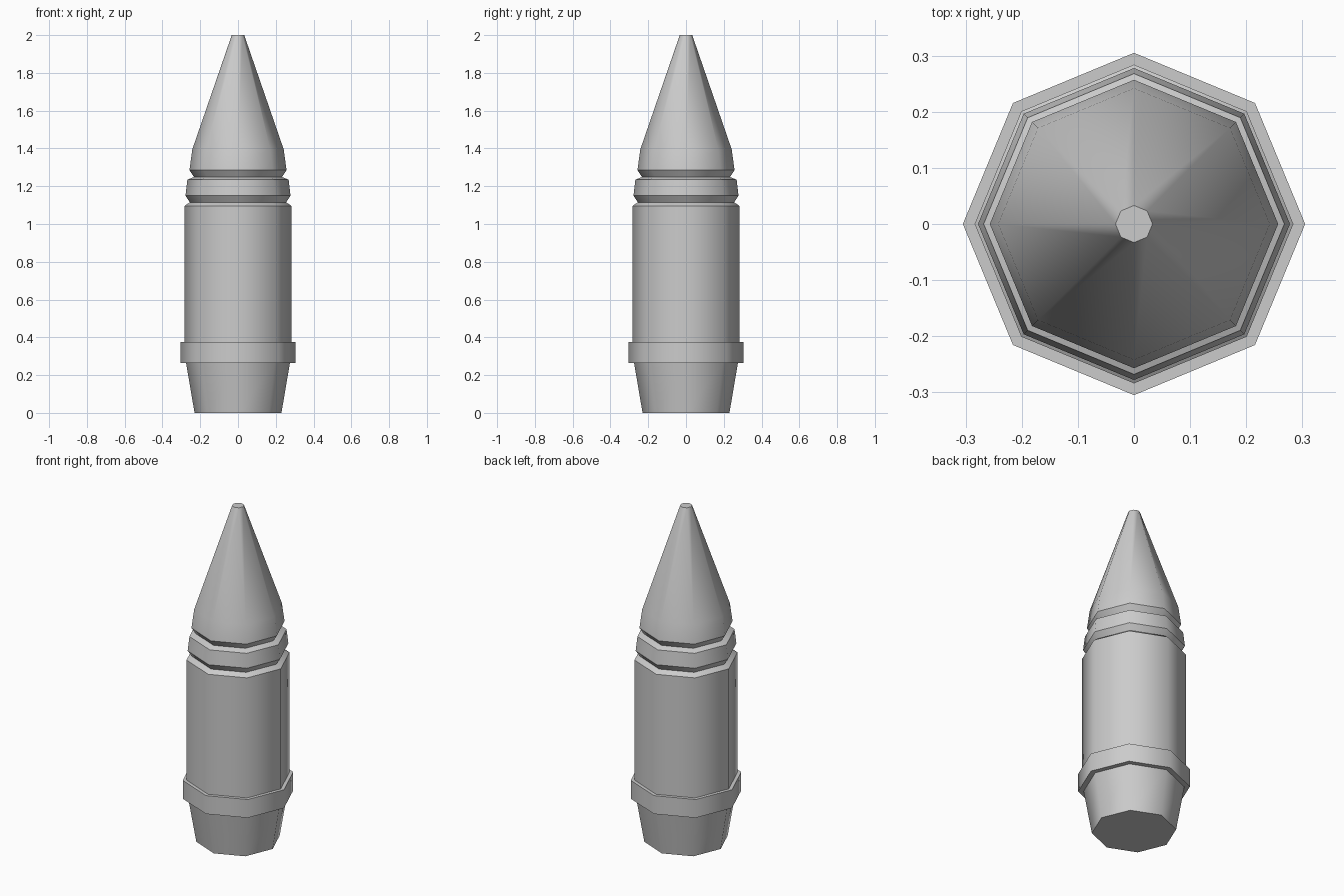
import bpy, bmesh
from math import cos, sin, pi

cube = bpy.data.objects.get("Cube")
if cube:
    bpy.data.objects.remove(cube)

SIDES = 8

metal = bpy.data.materials.new("light_grey_metal")
metal.use_nodes = True
grey = (0.6, 0.6, 0.6, 1)
metal.diffuse_color = grey
metal.node_tree.nodes["Principled BSDF"].inputs["Base Color"].default_value = grey


def lathe(name, profile, soft=()):
    """Turn a (radius, height) profile into a capped octagonal part.
    Rings listed in soft stay smooth; all other rings are sharp."""
    bm = bmesh.new()
    rings = [[bm.verts.new((r * cos(2 * pi * i / SIDES), r * sin(2 * pi * i / SIDES), z))
              for i in range(SIDES)] for r, z in profile]
    for low, high in zip(rings, rings[1:]):
        for i in range(SIDES):
            j = (i + 1) % SIDES
            bm.faces.new((low[i], low[j], high[j], high[i])).smooth = True
    bm.faces.new(rings[0][::-1])
    bm.faces.new(rings[-1])
    for k, ring in enumerate(rings):
        for i in range(SIDES):
            bm.edges.get((ring[i], ring[i - 1])).smooth = k in soft
    mesh = bpy.data.meshes.new(name)
    bm.to_mesh(mesh)
    bm.free()
    mesh.materials.append(metal)
    obj = bpy.data.objects.new(name, mesh)
    bpy.context.collection.objects.link(obj)
    return obj


# Tapered foot and the wide collar above it
lathe("tapered_base", [(0.23, 0), (0.275, 0.265)])
lathe("collar", [(0.305, 0.265), (0.305, 0.375)])

# Straight body with a bevelled shoulder
lathe("body", [(0.284, 0.375), (0.284, 1.095), (0.255, 1.115)])

# Grooved band between body and nose
lathe("band", [(0.255, 1.115), (0.278, 1.15), (0.268, 1.235), (0.233, 1.249)])

# Pointed nose with a blunt tip
lathe("nose", [(0.233, 1.249), (0.257, 1.285), (0.242, 1.395), (0.033, 2)], soft=(2,))
